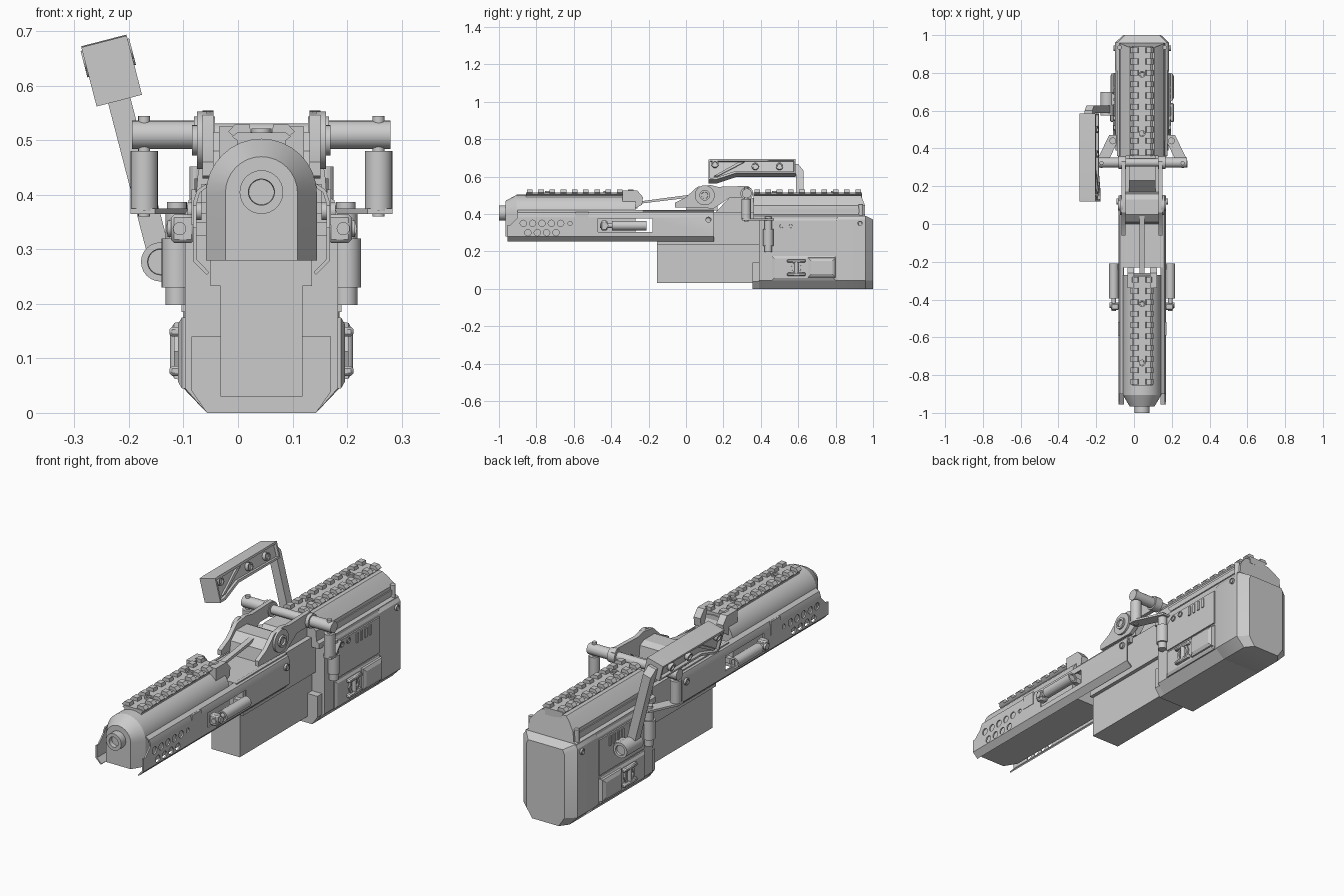
import bpy, bmesh
from math import pi, sin, cos, radians
from mathutils import Matrix

CX = 0.043   # the gun's own centre line; parts are built around x = 0 then shifted


def finish(name, bm):
    bmesh.ops.recalc_face_normals(bm, faces=bm.faces)
    me = bpy.data.meshes.new(name)
    bm.to_mesh(me)
    bm.free()
    ob = bpy.data.objects.new(name, me)
    bpy.context.collection.objects.link(ob)
    return ob


def loft(name, rings, recess=None):
    bm = bmesh.new()
    vs = [[bm.verts.new(p) for p in r] for r in rings]
    n = len(vs[0])
    for a, b in zip(vs, vs[1:]):
        for i in range(n):
            bm.faces.new((a[i], a[(i + 1) % n], b[(i + 1) % n], b[i]))
    caps = [bm.faces.new(vs[0]), bm.faces.new(vs[-1])]
    if recess:
        bmesh.ops.recalc_face_normals(bm, faces=bm.faces)
        bmesh.ops.inset_individual(bm, faces=caps, thickness=recess[0], depth=0)
        bmesh.ops.inset_individual(bm, faces=caps, thickness=0.001, depth=-recess[1])
    return finish(name, bm)


def prism(name, pts, axis, a, b, recess=None):
    put = {'x': lambda p, d: (d, p[0], p[1]), 'y': lambda p, d: (p[0], d, p[1]),
           'z': lambda p, d: (p[0], p[1], d)}[axis]
    return loft(name, [[put(p, d) for p in pts] for d in (a, b)], recess)


def box(name, x, y, z, bevel=0):
    ob = prism(name, [(x[0], y[0]), (x[1], y[0]), (x[1], y[1]), (x[0], y[1])], 'z', *z)
    if bevel:
        m = ob.modifiers.new('bevel', 'BEVEL')
        m.width, m.segments = bevel, 1
    return ob


def cyl(name, axis, c, r, a, b, recess=None, n=24):
    pts = [(c[0] + r * cos(2 * pi * i / n), c[1] + r * sin(2 * pi * i / n)) for i in range(n)]
    return prism(name, pts, axis, a, b, recess)


def sym(half):
    return half + [(-x, z) for x, z in reversed(half)]


def arch(hw, zb, zt, y, n=16):
    pts = [(hw, y, zb)]
    pts += [(hw * cos(pi * i / n), y, zt - hw + hw * sin(pi * i / n)) for i in range(n + 1)]
    return pts + [(-hw, y, zb)]


# front shell and muzzle
loft('front_shell', [arch(0.066, 0.28, 0.47, -0.965), arch(0.102, 0.28, 0.503, -0.905),
                     arch(0.102, 0.28, 0.503, -0.27)])
cyl('muzzle', 'y', (0, 0.405), 0.04, -1.0, -0.95, (0.016, 0.02), 32)

# rails with split teeth
tooth = [(0.018, 0.508), (0.022, 0.53), (0.048, 0.53), (0.061, 0.516), (0.052, 0.508)]
for nm, y0, cnt in (('front', -0.85, 10), ('rear', 0.365, 10)):
    y1 = y0 + cnt * 0.06 - 0.03
    prism(nm + '_rail_base', sym([(0.045, 0.48), (0.045, 0.5), (0.054, 0.507), (0.045, 0.514)]),
          'y', y0 - 0.005, y1 + 0.005)
    for i in range(cnt):
        for s in (-1, 1):
            prism(nm + '_rail_tooth', [(s * x, z) for x, z in tooth], 'y',
                  y0 + i * 0.06, y0 + i * 0.06 + 0.03)
    for t in (0.2, 0.75):
        cyl(nm + '_rail_screw', 'z', (0, y0 + t * (y1 - y0)), 0.018, 0.505, 0.522, (0.006, 0.006), 16)

# perforated side plates with a piston window and a lowered front corner
cuts = [cyl('cut', 'x', (-0.62, 0.35), 0.011, -0.2, 0.2, n=16)]
for k in range(5):
    cuts.append(cyl('cut', 'x', (-0.87 + 0.05 * k, 0.35), 0.017, -0.2, 0.2, n=16))
for k in range(4):
    cuts.append(cyl('cut', 'x', (-0.845 + 0.05 * k, 0.3), 0.017, -0.2, 0.2, n=16))
cuts.append(box('cut', (-0.2, 0.2), (-0.47, -0.18), (0.305, 0.375)))
cuts.append(prism('cut', [(-1, 0.34), (-0.94, 0.34), (-0.9, 0.38), (-0.9, 0.45), (-1, 0.45)],
                  'x', -0.2, 0.2))
section = [(0.10, 0.253), (0.126, 0.279), (0.126, 0.385), (0.118, 0.409), (0.098, 0.422),
           (0.096, 0.416), (0.113, 0.404), (0.119, 0.384), (0.119, 0.282), (0.096, 0.258)]
for s in (-1, 1):
    plate = prism('side_plate', [(s * x, z) for x, z in section], 'y', -0.955, 0.15)
    bpy.context.view_layer.objects.active = plate
    for c in cuts:
        m = plate.modifiers.new('cut', 'BOOLEAN')
        m.operation, m.solver, m.object = 'DIFFERENCE', 'EXACT', c
        bpy.ops.object.modifier_apply(modifier=m.name)
    prism('plate_strip', [(-0.59, 0.345), (-0.52, 0.345), (-0.52, 0.41), (-0.59, 0.41)], 'x',
          s * 0.12, s * 0.128)
    cyl('plate_bolt', 'x', (0.12, 0.37), 0.016, s * 0.11, s * 0.136, (0.005, 0.004), 16)
for c in cuts:
    bpy.data.objects.remove(c)

# receiver and narrow magazine
box('receiver_cover', (-0.11, 0.11), (-0.23, 0.15), (0.385, 0.42))
box('receiver_core', (-0.093, 0.093), (-0.155, 0.42), (0.233, 0.41))
box('magazine', (-0.075, 0.075), (-0.155, 0.42), (0.03, 0.24))
prism('receiver_ramp', [(0.14, 0.39), (0.23, 0.485), (0.4, 0.485), (0.4, 0.39)], 'x', -0.07, 0.07)

# rear housing
prism('rear_housing', sym([(0.10, 0.0), (0.14, 0.045), (0.14, 0.365), (0.13, 0.385)]), 'y', 0.39, 0.82)
prism('rear_housing_toe', sym([(0.10, 0.0), (0.128, 0.04), (0.128, 0.14)]), 'y', 0.355, 0.4)
upper = sym([(0.134, 0.365), (0.134, 0.39), (0.12, 0.398), (0.116, 0.445), (0.085, 0.482), (0.065, 0.5)])
loft('upper_receiver', [[(x, y - (0 if y < 0.5 else max(0, z - 0.445) * 0.4), z) for x, z in upper]
                        for y in (0.36, 0.957)])


def cap(k, y, z0, z1):
    return [(x * k, y, z) for x, z in
            sym([(0.10, z0), (0.143, z0 + 0.045), (0.143, z1 - 0.02), (0.13, z1)])]


loft('butt_cap', [cap(0.97, 0.8, 0.005, 0.385), cap(1, 0.815, 0.0, 0.39),
                  cap(1, 0.96, 0.0, 0.39), cap(0.7, 1.0, 0.0, 0.37)])


def pad(name, s, y0, y1, z0, z1, steps):
    # raised pad on a side wall, steps are (x, inset)
    loft(name, [[(s * x, y, z) for y, z in ((y0 + d, z0 + d), (y1 - d, z0 + d),
                                            (y1 - d, z1 - d), (y0 + d, z1 - d))] for x, d in steps])


for s in (-1, 1):
    # side panel, vents and screws
    prism('side_panel', [(0.46, 0.185), (0.8, 0.185), (0.8, 0.355), (0.5, 0.355), (0.46, 0.32)], 'x',
          s * 0.13, s * 0.147)
    for i in range(4):
        y = 0.62 + i * 0.032
        prism('vent_fin', [(y, 0.3), (y + 0.014, 0.3), (y + 0.014, 0.345), (y, 0.345)], 'x',
              s * 0.14, s * 0.152)
    for y, z in ((0.51, 0.335), (0.56, 0.335), (0.93, 0.35)):
        cyl('panel_screw', 'x', (y, z), 0.014, s * 0.13, s * 0.152, (0.004, 0.004), 16)
    cyl('ledge_screw', 'z', (s * 0.12, 0.935), 0.012, 0.385, 0.452, n=12)
    prism('shoulder_strip', [(0.46, 0.405), (0.93, 0.405), (0.93, 0.43), (0.44, 0.43)], 'x',
          s * 0.1, s * 0.123)

    # side latch with clasp
    pad('latch_base', s, 0.46, 0.8, 0.045, 0.175, ((0.13, 0), (0.146, 0), (0.153, 0.012)))
    pad('latch_block', s, 0.65, 0.8, 0.06, 0.168, ((0.145, 0), (0.16, 0.003), (0.168, 0.018)))
    for z in (0.068, 0.14):
        box('latch_bracket', sorted((s * 0.14, s * 0.169)), (0.54, 0.64), (z, z + 0.018), 0.005)
    cyl('latch_ring', 'x', (0.59, 0.113), 0.04, s * 0.14, s * 0.16, (0.012, 0.014), 8)
    cyl('latch_bar', 'z', (s * 0.157, 0.59), 0.011, 0.08, 0.145, n=16)

    # front piston
    cyl('piston_body', 'y', (s * 0.15, 0.338), 0.025, -0.395, -0.21, (0.008, 0.006))
    cyl('piston_rod', 'y', (s * 0.15, 0.338), 0.012, -0.46, -0.38, n=16)
    box('piston_clevis', sorted((s * 0.122, s * 0.166)), (-0.455, -0.42), (0.312, 0.364), 0.006)
    cyl('piston_pin', 'x', (-0.43, 0.338), 0.015, s * 0.122, s * 0.172, n=16)
    box('piston_mount', sorted((s * 0.1, s * 0.15)), (-0.24, -0.215), (0.325, 0.35))

    # swing arm with hinge disc
    prism('swing_arm', [(-0.06, 0.435), (0.15, 0.43), (0.23, 0.485), (0.32, 0.485), (0.35, 0.5),
                        (0.35, 0.535), (0.33, 0.55), (0.17, 0.545), (0.13, 0.555), (0.06, 0.545),
                        (0.0, 0.49), (-0.06, 0.46)], 'x', s * 0.088, s * 0.108)
    cyl('hinge_disc', 'x', (0.1, 0.5), 0.053, s * 0.1, s * 0.118)
    cyl('hinge_bolt', 'x', (0.1, 0.5), 0.028, s * 0.11, s * 0.127, (0.01, 0.008))
    cyl('bar_collar', 'x', (0.325, 0.51), 0.034, s * 0.085, s * 0.124)
    cyl('bar_sleeve', 'x', (0.325, 0.51), 0.026, s * 0.12, s * 0.237)

    # hanging damper and lower damper with link
    cyl('upper_pin', 'z', (s * 0.215, 0.322), 0.011, 0.36, 0.545, n=16)
    cyl('upper_damper', 'z', (s * 0.215, 0.322), 0.025, 0.37, 0.48)
    prism('damper_link', [(s * 0.24, 0.30), (s * 0.24, 0.335), (s * 0.175, 0.47), (s * 0.135, 0.47),
                          (s * 0.135, 0.425), (s * 0.195, 0.30)], 'z', 0.365, 0.375)
    cyl('lower_damper', 'z', (s * 0.155, 0.44), 0.021, 0.198, 0.37)
    cyl('lower_cap', 'z', (s * 0.155, 0.44), 0.018, 0.37, 0.387)
    cyl('lower_sleeve', 'z', (s * 0.155, 0.44), 0.028, 0.23, 0.32)
    box('damper_bracket', sorted((s * 0.125, s * 0.155)), (0.42, 0.46), (0.23, 0.32))

    # front block cheeks
    prism('block_cheek', [(-0.34, 0.525), (-0.26, 0.525), (-0.23, 0.49), (-0.235, 0.45),
                          (-0.27, 0.43), (-0.34, 0.43)], 'x', s * 0.042, s * 0.078)

# cross bar, hinge block and tension blade
cyl('cross_bar', 'x', (0.325, 0.51), 0.021, -0.2, 0.2)
prism('hinge_block', [(0.0, 0.42), (0.17, 0.42), (0.16, 0.5), (0.13, 0.515), (0.05, 0.515),
                      (0.01, 0.48)], 'x', -0.09, 0.09)
prism('front_block', [(-0.34, 0.5), (-0.28, 0.5), (-0.26, 0.46), (-0.26, 0.43), (-0.34, 0.43)],
      'x', -0.045, 0.045)
prism('tension_blade', [(-0.29, 0.462), (0.0, 0.5), (0.08, 0.515), (0.08, 0.5), (0.0, 0.485),
                        (-0.29, 0.45)], 'x', -0.013, 0.013)

# tilted carry handle, built upright and swung outwards
tilt = Matrix.Translation((-0.232 - CX, 0, 0.628)) @ Matrix.Rotation(radians(-14.5), 4, 'Y')
handle = [
    prism('handle_grip', [(0.12, 0.055), (0.145, 0.057), (0.585, 0.057), (0.585, -0.02), (0.27, -0.02),
                          (0.16, -0.057), (0.12, -0.057)], 'x', -0.043, 0.043, (0.012, 0.014)),
    prism('grip_web', [(0.15, -0.035), (0.17, -0.035), (0.31, 0.04), (0.28, 0.04)], 'x', -0.04, 0.04),
    prism('handle_arm', [(0.56, 0.035), (0.6, 0.035), (0.627, 0.0), (0.627, -0.36), (0.587, -0.36),
                         (0.587, -0.02), (0.56, -0.02)], 'x', -0.021, 0.021)]
for y, z in ((0.155, 0.03), (0.37, 0.018), (0.5, 0.018)):
    handle.append(cyl('grip_bolt', 'x', (y, z), 0.019, -0.046, 0.046, (0.006, 0.006), 16))
for ob in handle:
    ob.data.transform(tilt)
cyl('handle_pivot', 'y', (-0.142 - CX, 0.277), 0.036, 0.575, 0.7, (0.012, 0.01))
box('handle_mount', (-0.185, -0.135), (0.63, 0.69), (0.25, 0.305))

# shift onto the grid and shade
for ob in bpy.context.collection.objects:
    ob.location.x += CX
    ob.select_set(True)
    bpy.context.view_layer.objects.active = ob
bpy.ops.object.shade_smooth_by_angle(angle=radians(24))
